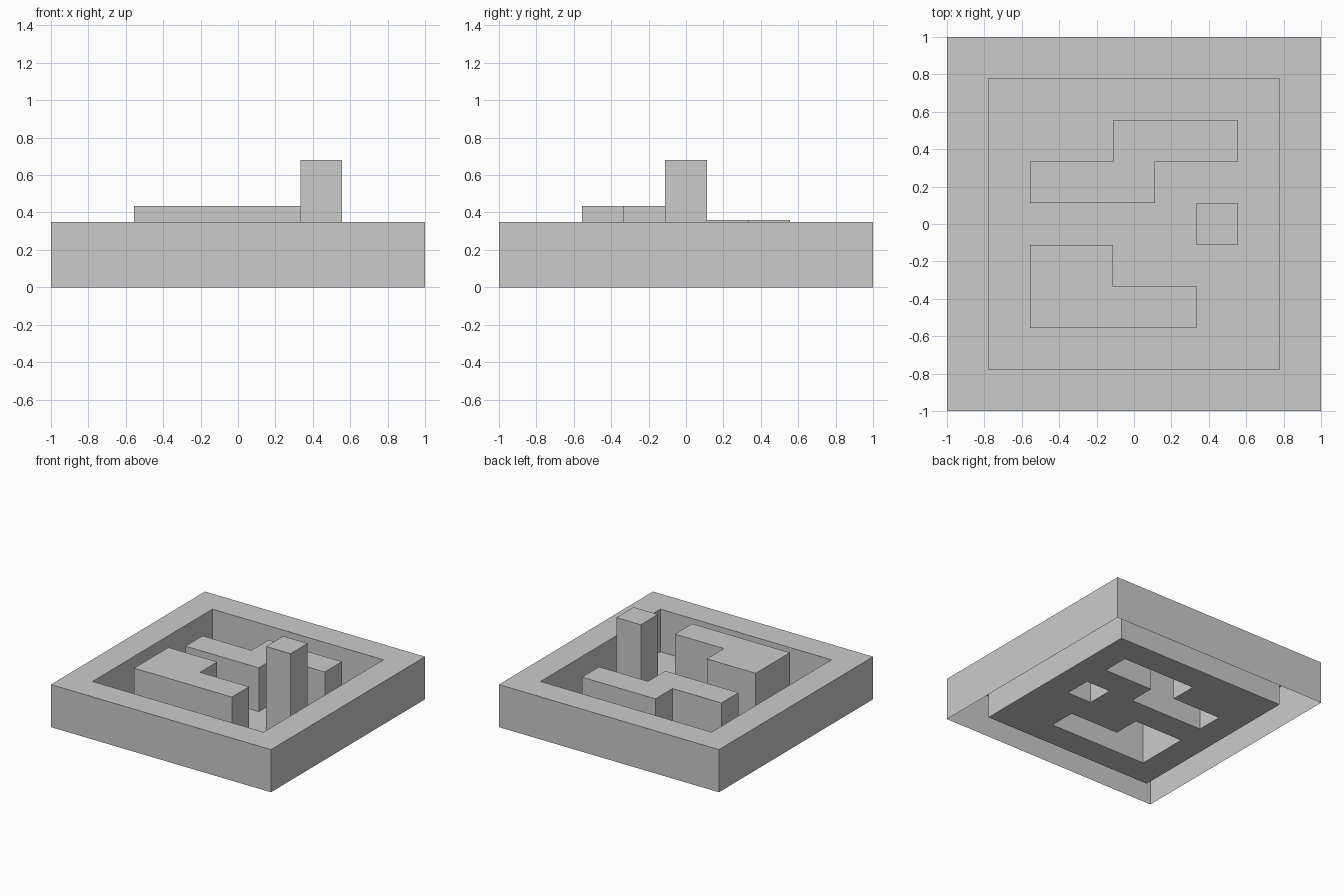
import bpy, bmesh

if "Cube" in bpy.data.objects:
    bpy.data.objects.remove(bpy.data.objects["Cube"])

U = 1 / 9       # half a grid cell; the plan is laid out on a 9 x 9 grid
RIM_H = 0.35


def finish(name, bm):
    mesh = bpy.data.meshes.new(name)
    bm.normal_update()
    bm.to_mesh(mesh)
    bm.free()
    ob = bpy.data.objects.new(name, mesh)
    bpy.context.collection.objects.link(ob)
    return ob


def loop(bm, outline, z):
    return [bm.verts.new((x * U, y * U, z)) for x, y in outline]


def bridge(bm, a, b):
    for i in range(len(a)):
        j = (i + 1) % len(a)
        bm.faces.new((a[i], a[j], b[j], b[i]))


def open_block(name, outline, height):
    """Walls and top over a counter-clockwise outline, open underneath."""
    bm = bmesh.new()
    low, top = loop(bm, outline, 0), loop(bm, outline, height)
    bridge(bm, low, top)
    bm.faces.new(top)
    return finish(name, bm)


def square(s):
    return [(-s, -s), (s, -s), (s, s), (-s, s)]


# Hollow rim: outer wall, flat top, inner wall
bm = bmesh.new()
rings = [loop(bm, square(9), 0), loop(bm, square(9), RIM_H),
         loop(bm, square(7), RIM_H), loop(bm, square(7), 0)]
for a, b in zip(rings, rings[1:]):
    bridge(bm, a, b)
finish("rim", bm)

# Raised blocks: outline in half cells, height
blocks = {
    "l_block": ([(-5, -5), (3, -5), (3, -3), (-1, -3), (-1, -1), (-5, -1)], 0.434),
    "s_block": ([(-5, 1), (1, 1), (1, 3), (5, 3), (5, 5), (-1, 5),
                 (-1, 3), (-5, 3)], 0.36),
    "pillar": ([(3, -1), (5, -1), (5, 1), (3, 1)], 0.68),
}
for name, (outline, height) in blocks.items():
    open_block(name, outline, height)


def inside(x, y, outline):
    hit = False
    for (x0, y0), (x1, y1) in zip(outline, outline[1:] + outline[:1]):
        if (y0 > y) != (y1 > y) and x < x0 + (y - y0) * (x1 - x0) / (y1 - y0):
            hit = not hit
    return hit


# Floor sheet with openings under the blocks
bm = bmesh.new()
bmesh.ops.create_grid(bm, x_segments=7, y_segments=7, size=7 * U)
covered = []
for f in bm.faces:
    c = f.calc_center_median() / U
    if any(inside(c.x, c.y, o) for o, _ in blocks.values()):
        covered.append(f)
bmesh.ops.delete(bm, geom=covered, context='FACES')
finish("floor", bm)
